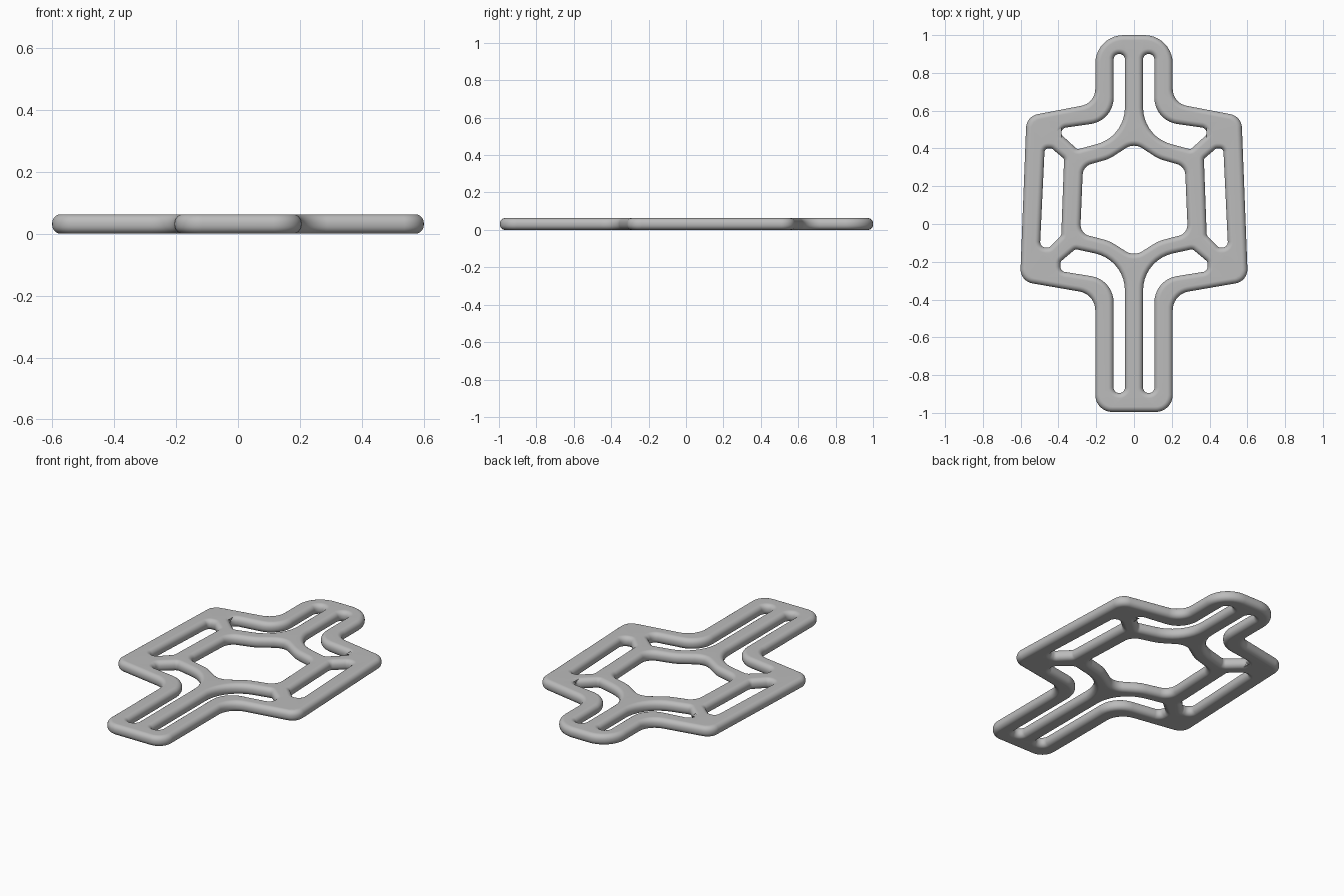
import bpy, bmesh, math
from mathutils import Vector

if "Cube" in bpy.data.objects:
    bpy.data.objects.remove(bpy.data.objects["Cube"])

HEIGHT, EDGE, STEPS = 0.063, 0.028, 6


def rounded(corners):
    """Closed outline from (x, y, radius) corners, each replaced by an arc."""
    pts = []
    n = len(corners)
    for i, (x, y, r) in enumerate(corners):
        p = Vector((x, y))
        a = (Vector(corners[i - 1][:2]) - p).normalized()
        b = (Vector(corners[(i + 1) % n][:2]) - p).normalized()
        half = a.angle(b) / 2
        centre = p + (a + b).normalized() * (r / math.sin(half))
        start = p + a * (r / math.tan(half)) - centre
        end = p + b * (r / math.tan(half)) - centre
        sweep = start.angle_signed(end)
        count = max(3, math.ceil(abs(sweep) / math.radians(9)))
        for k in range(count + 1):
            t = -sweep * k / count
            c, s = math.cos(t), math.sin(t)
            pts.append(centre + Vector((c * start.x - s * start.y, s * start.x + c * start.y)))
    return pts


def mirror(corners):
    return [(-x, y, r) for x, y, r in reversed(corners)]


def inward_normals(pts, is_hole):
    """Directions pointing into the solid at every outline point."""
    n = len(pts)
    area = sum(pts[i - 1].cross(pts[i]) for i in range(n))
    sign = (1 if area > 0 else -1) * (-1 if is_hole else 1)
    result = []
    for i in range(n):
        t = (pts[i] - pts[i - 1]).normalized() + (pts[(i + 1) % n] - pts[i]).normalized()
        t.normalize()
        result.append(Vector((-t.y, t.x)) * sign)
    return result


# Half outlines on the +x side: corner x, corner y, corner radius
outer = [(0.205, 1.0, 0.15), (0.205, 0.64, 0.09), (0.569, 0.57, 0.075),
         (0.603, -0.303, 0.075), (0.205, -0.372, 0.10), (0.205, -0.995, 0.09)]
centre_hole = [(0.13, 0.345, 0.2), (0.27, 0.305, 0.06),
               (0.285, -0.05, 0.06), (0.13, -0.09, 0.2)]
back_slot = [(0.048, 0.9, 0.029), (0.108, 0.9, 0.029), (0.108, 0.547, 0.14),
             (0.385, 0.507, 0.03), (0.385, 0.473, 0.025), (0.30, 0.395, 0.02),
             (0.048, 0.463, 0.2)]
front_slot = [(0.048, -0.895, 0.029), (0.108, -0.895, 0.029), (0.108, -0.295, 0.14),
              (0.39, -0.25, 0.03), (0.39, -0.20, 0.025), (0.31, -0.133, 0.02),
              (0.048, -0.19, 0.2)]
side_slot = [(0.37, 0.345, 0.02), (0.435, 0.40, 0.02), (0.473, 0.40, 0.02),
             (0.498, -0.125, 0.03), (0.45, -0.125, 0.02), (0.385, -0.06, 0.02)]

centre_full = [(0, 0.43, 0.08)] + centre_hole + [(0, -0.172, 0.08)] + mirror(centre_hole)
outlines = [(outer + mirror(outer), False), (centre_full, True)]
for slot in (back_slot, front_slot, side_slot):
    outlines += [(slot, True), (mirror(slot), True)]

# Rounded edge profile from bottom to top: (inset, height)
quarter = [math.pi / 2 * k / STEPS for k in range(STEPS + 1)]
profile = [(EDGE * (1 - math.sin(a)), EDGE * (1 - math.cos(a))) for a in quarter]
profile += [(d, HEIGHT - z) for d, z in reversed(profile)]

# Walls around every outline, then flat caps
bm = bmesh.new()
caps = {0: [], len(profile) - 1: []}
for corners, is_hole in outlines:
    pts = rounded(corners)
    normals = inward_normals(pts, is_hole)
    rings = [[bm.verts.new((*(p + nrm * d), z)) for p, nrm in zip(pts, normals)]
             for d, z in profile]
    for low, high in zip(rings, rings[1:]):
        for i in range(len(pts)):
            bm.faces.new((low[i - 1], low[i], high[i], high[i - 1]))
    for level, edges in caps.items():
        ring = rings[level]
        edges += [bm.edges.get((ring[i - 1], ring[i])) for i in range(len(ring))]
for level, edges in caps.items():
    direction = (0, 0, 1 if level else -1)
    bmesh.ops.triangle_fill(bm, use_beauty=True, use_dissolve=False,
                            edges=edges, normal=direction)
bmesh.ops.recalc_face_normals(bm, faces=bm.faces[:])

mesh = bpy.data.meshes.new("pierced_plate")
bm.to_mesh(mesh)
bm.free()
plate = bpy.data.objects.new("pierced_plate", mesh)
bpy.context.collection.objects.link(plate)

# Plain grey finish
grey = bpy.data.materials.new("plain_grey")
grey.use_nodes = True
colour = (0.5, 0.5, 0.5, 1)
grey.diffuse_color = colour
grey.node_tree.nodes["Principled BSDF"].inputs["Base Color"].default_value = colour
mesh.materials.append(grey)

# Smooth edges with flat looking caps
bpy.ops.object.select_all(action='DESELECT')
plate.select_set(True)
bpy.context.view_layer.objects.active = plate
bpy.ops.object.shade_smooth_by_angle(angle=math.radians(40))
flat = plate.modifiers.new("flat_caps", 'WEIGHTED_NORMAL')
flat.keep_sharp = True
